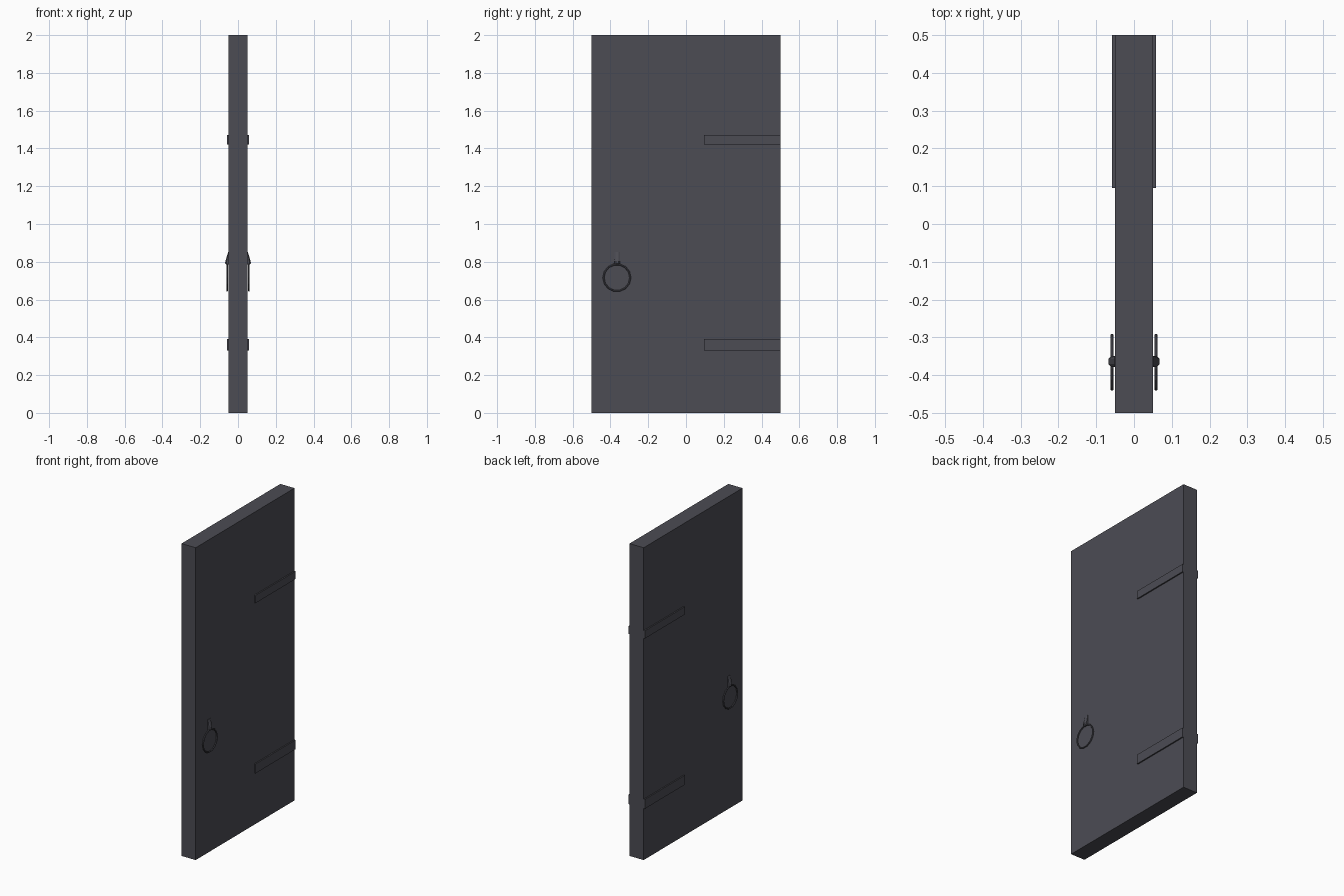
import bpy, bmesh, math
from mathutils import Vector

if "Cube" in bpy.data.objects:
    bpy.data.objects.remove(bpy.data.objects["Cube"])

iron = bpy.data.materials.new("dark_iron_grey")
iron.diffuse_color = (0.072, 0.072, 0.088, 1)
iron.use_nodes = True
iron.node_tree.nodes["Principled BSDF"].inputs["Base Color"].default_value = iron.diffuse_color


def make(name, bm):
    bmesh.ops.recalc_face_normals(bm, faces=bm.faces)
    me = bpy.data.meshes.new(name)
    bm.to_mesh(me)
    bm.free()
    me.materials.append(iron)
    ob = bpy.data.objects.new(name, me)
    bpy.context.collection.objects.link(ob)
    return ob


def box(name, lo, hi):
    bm = bmesh.new()
    bmesh.ops.create_cube(bm, size=1)
    for v in bm.verts:
        v.co = Vector([(a + b) / 2 + c * (b - a) for a, b, c in zip(lo, hi, v.co)])
    return make(name, bm)


def ring(name, x, y, z, radius, tube, sides=14, tube_sides=6):
    bm = bmesh.new()
    loops = []
    for i in range(sides):
        a = 2 * math.pi * i / sides
        loop = []
        for j in range(tube_sides):
            b = 2 * math.pi * j / tube_sides
            r = radius + tube * math.cos(b)
            loop.append(bm.verts.new((x + tube * math.sin(b), y + r * math.cos(a), z + r * math.sin(a))))
        loops.append(loop)
    for i in range(sides):
        p, q = loops[i], loops[(i + 1) % sides]
        for j in range(tube_sides):
            k = (j + 1) % tube_sides
            bm.faces.new((p[j], p[k], q[k], q[j]))
    return make(name, bm)


def mount(name, s, y):
    # chamfered bracket that tapers back into the door at its top
    bm = bmesh.new()
    levels = []
    for z, depth in ((0.785, 0.012), (0.792, 0.018), (0.803, 0.017), (0.852, 0.002)):
        levels.append([bm.verts.new((s * (0.05 + d * depth), y + w, z)) for d, w in
                       ((-0.1, -0.014), (0.6, -0.014), (1, -0.007), (1, 0.007), (0.6, 0.014), (-0.1, 0.014))])
    for a, b in zip(levels, levels[1:]):
        for i in range(6):
            j = (i + 1) % 6
            bm.faces.new((a[i], a[j], b[j], b[i]))
    bm.faces.new(levels[0])
    bm.faces.new(levels[-1])
    return make(name, bm)


# door slab
box("door_panel", (-0.05, -0.5, 0), (0.05, 0.5, 2))

# strap hinges and ring pull on both faces
for s, side in ((1, "right"), (-1, "left")):
    xs = sorted((s * 0.045, s * 0.058))
    for label, z0, z1 in (("lower", 0.33, 0.39), ("upper", 1.42, 1.47)):
        box(f"{label}_hinge_strap_{side}", (xs[0], 0.095, z0), (xs[1], 0.5, z1))
    ring(f"pull_ring_{side}", s * 0.058, -0.366, 0.716, 0.071, 0.0045)
    mount(f"ring_mount_{side}", s, -0.364)
